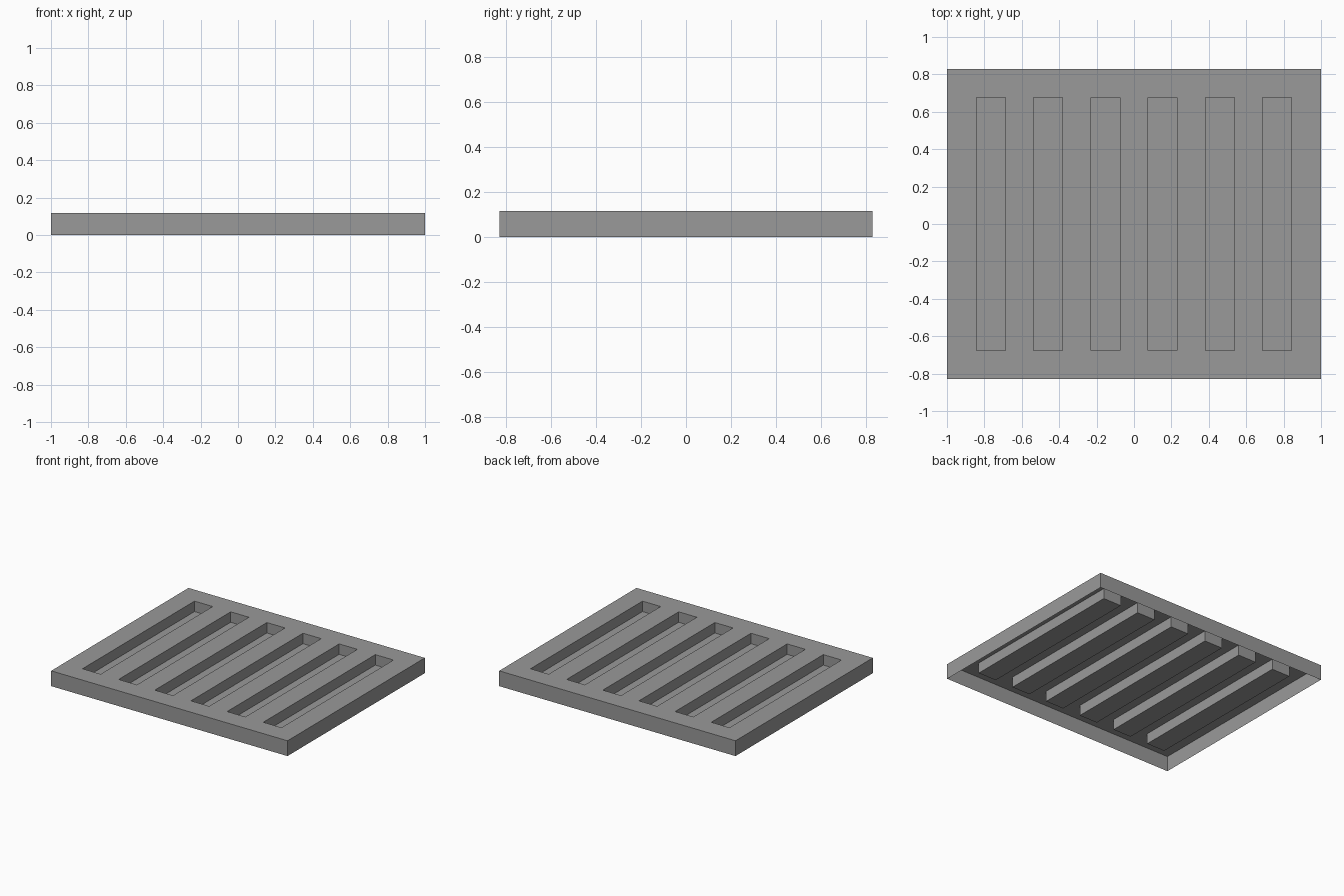
import bpy
import bmesh

cube = bpy.data.objects.get("Cube")
if cube:
    bpy.data.objects.remove(cube, do_unlink=True)

HALF_X, HALF_Y, HEIGHT = 1.0, 0.83, 0.117
SLOTS, PITCH, SLOT_HALF_X, SLOT_HALF_Y = 6, 0.306, 0.077, 0.677
DEPTH = 0.08

grey = bpy.data.materials.new("mid_grey")
grey.use_nodes = True
colour = (0.32, 0.32, 0.32, 1)
grey.diffuse_color = colour
grey.node_tree.nodes["Principled BSDF"].inputs["Base Color"].default_value = colour

# Top sheet divided along the slot outlines
centres = [(i - (SLOTS - 1) / 2) * PITCH for i in range(SLOTS)]
xs = [-HALF_X] + [c + s * SLOT_HALF_X for c in centres for s in (-1, 1)] + [HALF_X]
ys = [-HALF_Y, -SLOT_HALF_Y, SLOT_HALF_Y, HALF_Y]

bm = bmesh.new()
grid = [[bm.verts.new((x, y, HEIGHT)) for y in ys] for x in xs]
slots = []
for i in range(len(xs) - 1):
    for j in range(len(ys) - 1):
        face = bm.faces.new((grid[i][j], grid[i + 1][j],
                             grid[i + 1][j + 1], grid[i][j + 1]))
        if j == 1 and i % 2 == 1:
            slots.append(face)
bm.normal_update()

# Outer skirt, open underneath
rim = [e for e in bm.edges if e.is_boundary]
skirt = bmesh.ops.extrude_edge_only(bm, edges=rim)["geom"]
for v in skirt:
    if isinstance(v, bmesh.types.BMVert):
        v.co.z = 0

# Sunken troughs with closed floors
bmesh.ops.inset_individual(bm, faces=slots, thickness=0, depth=-DEPTH)
bmesh.ops.recalc_face_normals(bm, faces=bm.faces)
top = max(bm.faces, key=lambda f: f.calc_center_median().z)
if top.normal.z < 0:
    bmesh.ops.reverse_faces(bm, faces=bm.faces)

mesh = bpy.data.meshes.new("slotted_tray")
bm.to_mesh(mesh)
bm.free()
mesh.materials.append(grey)
tray = bpy.data.objects.new("slotted_tray", mesh)
bpy.context.collection.objects.link(tray)
